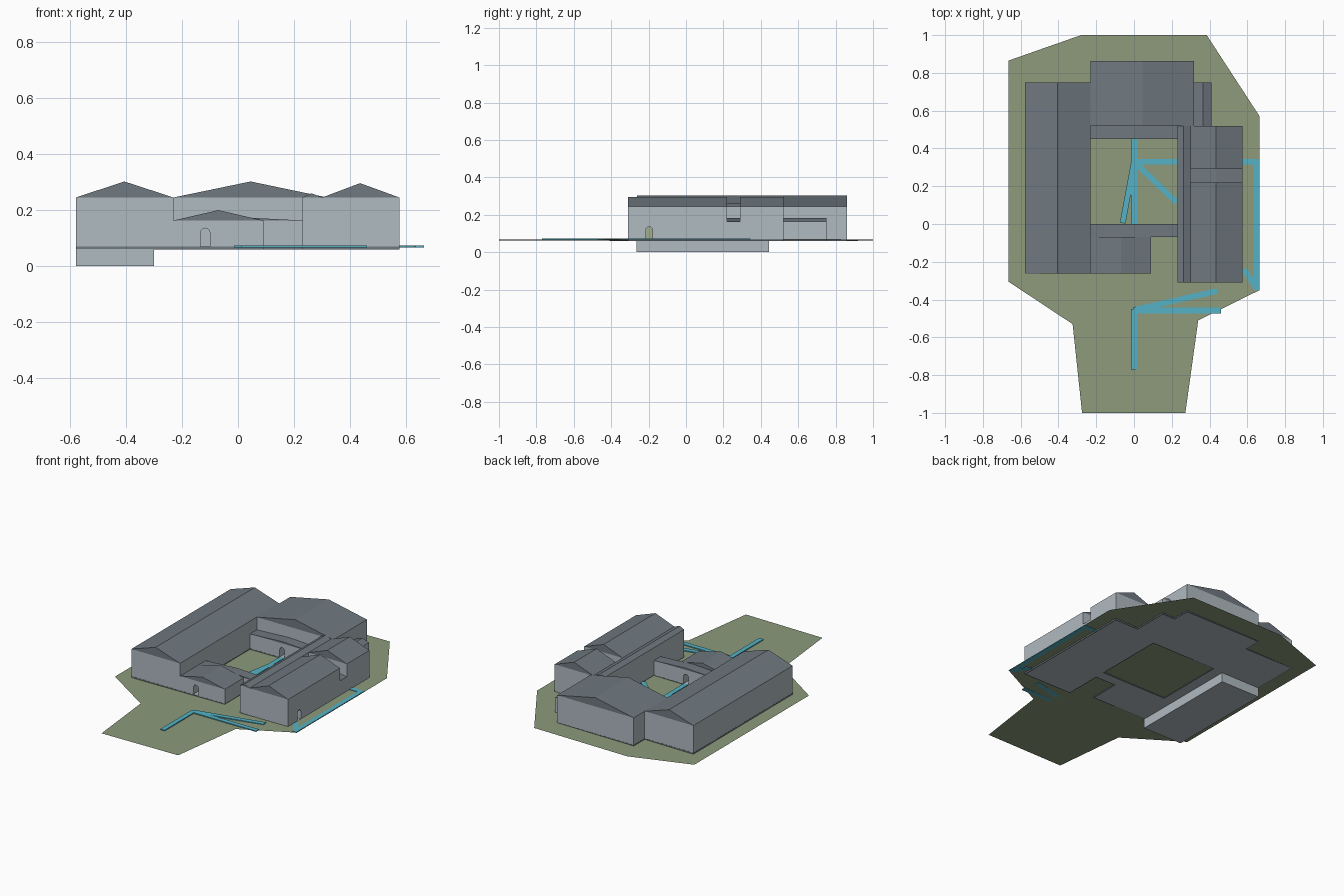
import bpy, bmesh, math
from mathutils import Vector, Matrix

if "Cube" in bpy.data.objects:
    bpy.data.objects.remove(bpy.data.objects["Cube"])


def material(name, rgb):
    m = bpy.data.materials.new(name)
    m.diffuse_color = (*rgb, 1)
    m.use_nodes = True
    m.node_tree.nodes["Principled BSDF"].inputs["Base Color"].default_value = m.diffuse_color
    return m


WALL = material("pale grey wall", (0.435, 0.495, 0.535))
ROOF = material("slate roof", (0.16, 0.192, 0.215))
GRASS = material("olive grass", (0.265, 0.325, 0.20))
PATH = material("blue path", (0.09, 0.45, 0.565))
DOOR = material("olive door", (0.36, 0.42, 0.28))
BASE = 0.07  # height where walls start
SLAB = 0.06  # underside of the floor slab


def finish(name, bm, *mats, recalc=True):
    if recalc:
        bmesh.ops.recalc_face_normals(bm, faces=bm.faces)
    me = bpy.data.meshes.new(name)
    bm.to_mesh(me)
    bm.free()
    for m in mats:
        me.materials.append(m)
    ob = bpy.data.objects.new(name, me)
    bpy.context.collection.objects.link(ob)
    return ob


def fill(bm, loops, z):
    """Fill an outline with optional holes, facing up."""
    edges = []
    for loop in loops:
        vs = [bm.verts.new((x, y, z)) for x, y in loop]
        edges += [bm.edges.new((vs[i - 1], vs[i])) for i in range(len(vs))]
    bmesh.ops.triangle_fill(bm, edges=edges, use_beauty=True, normal=(0, 0, 1))
    for f in bm.faces:
        f.normal_update()
        if f.normal.z < 0:
            f.normal_flip()


def extrude(bm, vec):
    out = bmesh.ops.extrude_face_region(bm, geom=bm.faces[:])
    moved = [g for g in out["geom"] if isinstance(g, bmesh.types.BMVert)]
    bmesh.ops.translate(bm, verts=moved, vec=vec)


def building(name, x0, x1, y0, y1, eave, top, ridge):
    """Walls with a gabled roof; the ridge runs front to back at the given x."""
    bm = bmesh.new()
    corners = [(x0, y0), (x1, y0), (x1, y1), (x0, y1)]
    low = [bm.verts.new((x, y, BASE)) for x, y in corners]
    e = [bm.verts.new((x, y, eave)) for x, y in corners]
    bm.faces.new(low)
    for i in range(4):
        j = (i + 1) % 4
        bm.faces.new((low[i], low[j], e[j], e[i]))
    a = bm.verts.new((ridge, y0, top))
    b = bm.verts.new((ridge, y1, top))
    for vs in ((e[0], e[1], a), (e[1], e[2], b, a), (e[2], e[3], b), (e[3], e[0], a, b)):
        bm.faces.new(vs).material_index = 1
    return finish(name, bm, WALL, ROOF)


# Plot outline, building footprint and courtyard
plot = [(-0.28, 1), (0.385, 1), (0.665, 0.57), (0.665, -0.35), (0.34, -0.51),
        (0.272, -1), (-0.275, -1), (-0.325, -0.53), (-0.665, -0.305), (-0.665, 0.865)]
footprint = [(-0.578, -0.263), (0.09, -0.263), (0.09, -0.07), (0.23, -0.07), (0.23, -0.31),
             (0.575, -0.31), (0.575, 0.52), (0.41, 0.52), (0.41, 0.75), (0.318, 0.75),
             (0.318, 0.862), (-0.23, 0.862), (-0.23, 0.75), (-0.578, 0.75)]
court = [(-0.23, 0), (0.23, 0), (0.23, 0.45), (-0.23, 0.45)]

# Grass rises gently to the right
for name, loops in (("lawn", [plot, footprint]), ("courtyard_lawn", [court])):
    bm = bmesh.new()
    fill(bm, loops, 0.065)
    for v in bm.verts:
        v.co.z += 0.008 * v.co.x
    finish(name, bm, GRASS, recalc=False)

# Floor slab: dark sides and dark rim around a pale underside
bm = bmesh.new()
fill(bm, [footprint, court], SLAB)
extrude(bm, (0, 0, BASE - SLAB - 0.0005))
bmesh.ops.recalc_face_normals(bm, faces=bm.faces)
under = [f for f in bm.faces if f.normal.z < -0.5]
for f in bm.faces:
    f.material_index = 1
for f in under:
    f.material_index = 0
rim = bmesh.ops.inset_region(bm, faces=under, thickness=0.008, use_boundary=True)
for f in rim["faces"]:
    f.material_index = 1
finish("floor_slab", bm, WALL, ROOF)

# Cellar under the left wing
bm = bmesh.new()
fill(bm, [[(-0.578, -0.265), (-0.30, -0.265), (-0.30, 0.445), (-0.578, 0.445)]], 0)
extrude(bm, (0, 0, SLAB + 0.001))
finish("cellar", bm, WALL)

# Tall wings
building("left_wing", -0.578, -0.23, -0.263, 0.75, 0.245, 0.302, -0.405)
building("back_wing", -0.23, 0.318, 0.52, 0.862, 0.245, 0.302, 0.045)
right_corridor = building("right_corridor", 0.23, 0.30, -0.31, 0.52, 0.245, 0.26, 0.262)
right_front = building("right_wing_front", 0.30, 0.575, -0.31, 0.22, 0.245, 0.296, 0.435)
building("right_wing_back", 0.30, 0.575, 0.29, 0.52, 0.245, 0.296, 0.435)
# Low wings and links
building("right_wing_link", 0.30, 0.575, 0.22, 0.29, 0.163, 0.182, 0.435)
building("back_right_annex", 0.318, 0.41, 0.52, 0.75, 0.163, 0.182, 0.365)
entrance = building("entrance_wing", -0.23, 0.09, -0.263, -0.07, 0.163, 0.20, -0.07)
front_corridor = building("front_corridor", -0.23, 0.23, -0.07, 0.0, 0.163, 0.175, 0.0)
back_corridor = building("back_corridor", -0.23, 0.23, 0.45, 0.52, 0.163, 0.175, 0.0)


def arch(name, x, y, angle, front, back, mat):
    """Arched block; it spans front to back in depth behind the wall face."""
    bm = bmesh.new()
    w, spring = 0.0175, 0.118
    pts = [(-w, BASE + 0.001), (w, BASE + 0.001)]
    pts += [(w * math.cos(t), spring + w * math.sin(t))
            for t in (math.pi * i / 6 for i in range(7))]
    bm.faces.new([bm.verts.new((px, front, pz)) for px, pz in pts])
    extrude(bm, (0, back - front, 0))
    ob = finish(name, bm, mat)
    ob.data.transform(Matrix.Translation((x, y, 0)) @ Matrix.Rotation(math.radians(angle), 4, "Z"))
    return ob


# Arched doorways cut into the walls
for ob, x, y, angle in ((entrance, -0.117, -0.263, 0), (right_front, 0.575, -0.197, 90),
                        (back_corridor, 0.0, 0.45, 0), (front_corridor, 0.0, 0.0, 180),
                        (right_corridor, 0.23, 0.33, -90)):
    cutter = arch("doorway_cutter", x, y, angle, -0.02, 0.05, WALL)
    cutter.hide_render = True
    mod = ob.modifiers.new("doorway", "BOOLEAN")
    mod.operation, mod.solver, mod.object = "DIFFERENCE", "EXACT", cutter
    dg = bpy.context.evaluated_depsgraph_get()
    cut = bpy.data.meshes.new_from_object(ob.evaluated_get(dg))
    ob.modifiers.clear()
    ob.data = cut
    bpy.data.objects.remove(cutter)

# Door leaf set back in the side doorway
arch("side_door", 0.575, -0.197, 90, 0.03, 0.036, DOOR)


# Path strips between pairs of points
def path(name, a, b, width=0.03):
    a, b = Vector(a), Vector(b)
    n = (b - a).normalized().orthogonal() * width / 2
    bm = bmesh.new()
    fill(bm, [[a - n, b - n, b + n, a + n]], 0.067)
    extrude(bm, (0, 0, 0.006))
    finish(name, bm, PATH)


paths = {
    "front_path": ((0, -0.77), (0, -0.45)),
    "front_path_branch": ((0, -0.455), (0.44, -0.355)),
    "front_path_cross": ((0, -0.458), (0.46, -0.458)),
    "side_path": ((0.647, -0.35), (0.647, 0.345)),
    "side_path_back": ((0.647, 0.33), (0.575, 0.33)),
    "side_path_front": ((0.642, -0.33), (0.583, -0.24)),
    "courtyard_path": ((0, 0), (0, 0.45)),
    "courtyard_path_right": ((0, 0.33), (0.23, 0.33)),
    "courtyard_path_diagonal": ((0, 0.33), (0.225, 0.115)),
    "courtyard_path_left": ((0, 0.33), (-0.06, 0.005)),
}
for name, (a, b) in paths.items():
    path(name, a, b)
